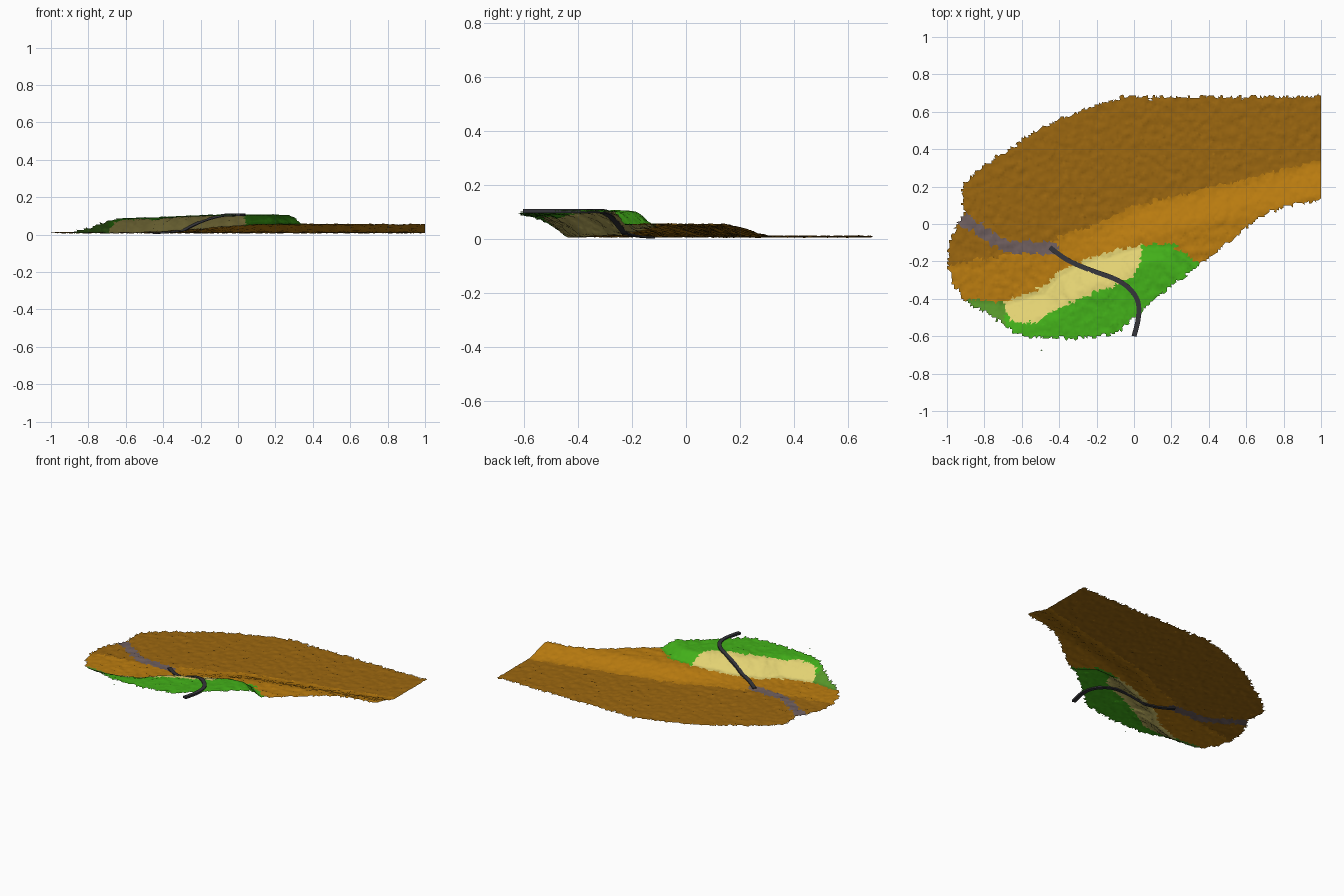
import bpy, bmesh, math
from mathutils import Vector, noise
from mathutils.geometry import interpolate_bezier

if "Cube" in bpy.data.objects:
    bpy.data.objects.remove(bpy.data.objects["Cube"])

STEP = 0.0125
OUTLINE = [(1.1, .68), (-.05, .68), (-.2, .64), (-.4, .56), (-.6, .45), (-.8, .31), (-.92, .21),
           (-.92, .05), (-.98, -.08), (-.995, -.2), (-.97, -.32), (-.91, -.41), (-.75, -.5),
           (-.65, -.58), (-.53, -.61), (-.25, -.61), (-.1, -.59), (0, -.5), (.1, -.41),
           (.35, -.22), (.5, -.1), (.65, .02), (.8, .095), (1.1, .14)]
FOOT = [(-1.05, -.39), (-.9, -.405), (-.69, -.42), (-.49, -.36), (-.42, -.28), (-.3, -.21),
        (-.1, -.15), (.05, -.11), (.2, -.11), (.36, -.22), (.6, -.5)]
SAND = [(.04, -.11), (-.1, -.14), (-.3, -.2), (-.42, -.27), (-.49, -.34), (-.69, -.41),
        (-.69, -.47), (-.63, -.53), (-.53, -.53), (-.4, -.45), (-.2, -.36), (0, -.28), (.04, -.2)]
BANK = [(1.1, .37), (.6, .24), (.3, .17), (0, .1), (-.2, 0), (-.35, -.05), (-.6, -.15), (-1.1, -.24)]
STRIP = [(-1, .06), (-.92, .03), (-.8, -.05), (-.68, -.12), (-.43, -.13)]


def inside(p, poly):
    hit = False
    for (x1, y1), (x2, y2) in zip(poly, poly[1:] + poly[:1]):
        if (y1 > p[1]) != (y2 > p[1]) and p[0] < (x2 - x1) * (p[1] - y1) / (y2 - y1) + x1:
            hit = not hit
    return hit


def distance(p, line):
    best = 9
    for a, b in zip(line, line[1:]):
        dx, dy = b[0] - a[0], b[1] - a[1]
        t = ((p[0] - a[0]) * dx + (p[1] - a[1]) * dy) / (dx * dx + dy * dy)
        t = max(0, min(1, t))
        best = min(best, math.hypot(p[0] - a[0] - t * dx, p[1] - a[1] - t * dy))
    return best


def smooth(t):
    t = max(0, min(1, t))
    return t * t * (3 - 2 * t)


HILL = FOOT + [(.6, -1), (-1.05, -1)]
LOWER = BANK + [(-1.1, -1), (1.1, -1)]


def height(x, y):
    # low ground, a gentle bank, then the raised plateau
    p = (x, y)
    z = 0.01
    if inside(p, LOWER):
        z += 0.045 * smooth((x + .6) / .8) * smooth(distance(p, BANK) / .2)
    if inside(p, HILL):
        top = 0.085 + 0.02 * smooth((x + .7) / .7)
        width = 0.16 - 0.08 * smooth((x + .1) / .2)
        d = max(0, min(1, (distance(p, FOOT) - .02) / width))
        z += (top - z) * math.sin(d * math.pi / 2)
    return z


def wobble(x, y, f, seed):
    return noise.noise(Vector((x * f, y * f, seed)))


def material(name, color):
    m = bpy.data.materials.new(name)
    m.diffuse_color = (*color, 1)
    m.use_nodes = True
    m.node_tree.nodes["Principled BSDF"].inputs["Base Color"].default_value = m.diffuse_color
    return m


def classify(x, y):
    # ragged borders come from wobbling the sample point
    p = (x + .022 * wobble(x, y, 40, 1), y + .022 * wobble(x, y, 40, 7))
    if not inside(p, OUTLINE):
        return None
    if distance(p, STRIP) < .031:
        return "gravel_strip"
    if inside(p, SAND):
        return "sand_slope"
    if inside(p, HILL):
        return "rough_grass" if p[0] < -.69 else "grass_plateau"
    return "dry_bank" if inside(p, LOWER) else "ground"


COLORS = {"ground": (.33, .135, .005), "dry_bank": (.49, .2, .005), "gravel_strip": (.16, .115, .115),
          "sand_slope": (.76, .64, .17), "rough_grass": (.09, .30, .022),
          "grass_plateau": (.055, .43, .01)}


def point(i, j):
    x, y = -1 + i * STEP, j * STEP
    z = height(x, y) + .005 * wobble(x, y, 24, 3) + .004 * wobble(x, y, 60, 5)
    if 0 < i < 160:
        x += .007 * wobble(x, y, 90, 11)
    y += .007 * wobble(x, y, 90, 13)
    return (x, y, max(z, .005))


# Terrain triangles sorted by surface type
cells = {k: [] for k in COLORS}
for i in range(160):
    for j in range(-52, 57):
        a, b, c, d = (i, j), (i + 1, j), (i + 1, j + 1), (i, j + 1)
        for tri in (((a, b, c), (a, c, d)) if (i + j) % 2 else ((a, b, d), (b, c, d))):
            kind = classify(-1 + sum(k[0] for k in tri) / 3 * STEP, sum(k[1] for k in tri) / 3 * STEP)
            if kind:
                cells[kind].append(tri)


def add_object(name, bm, mat):
    mesh = bpy.data.meshes.new(name)
    bm.to_mesh(mesh)
    bm.free()
    mesh.materials.append(mat)
    bpy.context.collection.objects.link(bpy.data.objects.new(name, mesh))


for name, tris in cells.items():
    bm = bmesh.new()
    verts = {}
    for tri in tris:
        for k in tri:
            if k not in verts:
                verts[k] = bm.verts.new(point(*k))
        bm.faces.new([verts[k] for k in tri]).smooth = True
    add_object(name, bm, material(name, COLORS[name]))

# Narrow dark road climbing over the slope: a thin box-section band
path = [Vector(p) for p in ((-.45, -.125), (-.36, -.19), (-.25, -.24), (-.1, -.295),
                            (-.02, -.35), (.022, -.42), (.022, -.51), (0, -.6))]
pts = []
for k in range(len(path) - 1):
    a, b = path[k], path[k + 1]
    ta = (b - path[max(k - 1, 0)]) / 6
    tb = (path[min(k + 2, len(path) - 1)] - a) / 6
    pts += interpolate_bezier(a, a + ta, b - tb, b, 9)[:-1]
pts.append(path[-1])
bm = bmesh.new()
rows = []
for k, p in enumerate(pts):
    d = (pts[min(k + 1, len(pts) - 1)] - pts[max(k - 1, 0)]).xy.normalized()
    side = Vector((-d.y, d.x)) * .013
    z = height(p.x, p.y)
    rows.append([bm.verts.new((p.x + s * side.x, p.y + s * side.y, z + h))
                 for s, h in ((1, .007), (-1, .007), (-1, -.007), (1, -.007))])
for r, s in zip(rows, rows[1:]):
    for q in range(4):
        bm.faces.new((r[q], r[q - 3], s[q - 3], s[q]))
bm.faces.new(rows[0])
bm.faces.new(rows[-1])
bmesh.ops.recalc_face_normals(bm, faces=bm.faces[:])
add_object("road", bm, material("asphalt", (.035, .035, .042)))

# Tiny stray flake beyond the front edge
bm = bmesh.new()
bm.faces.new([bm.verts.new(p) for p in ((-.5, -.68, .095), (-.49, -.675, .095), (-.497, -.67, .095))])
add_object("stray_flake", bm, bpy.data.materials["grass_plateau"])
